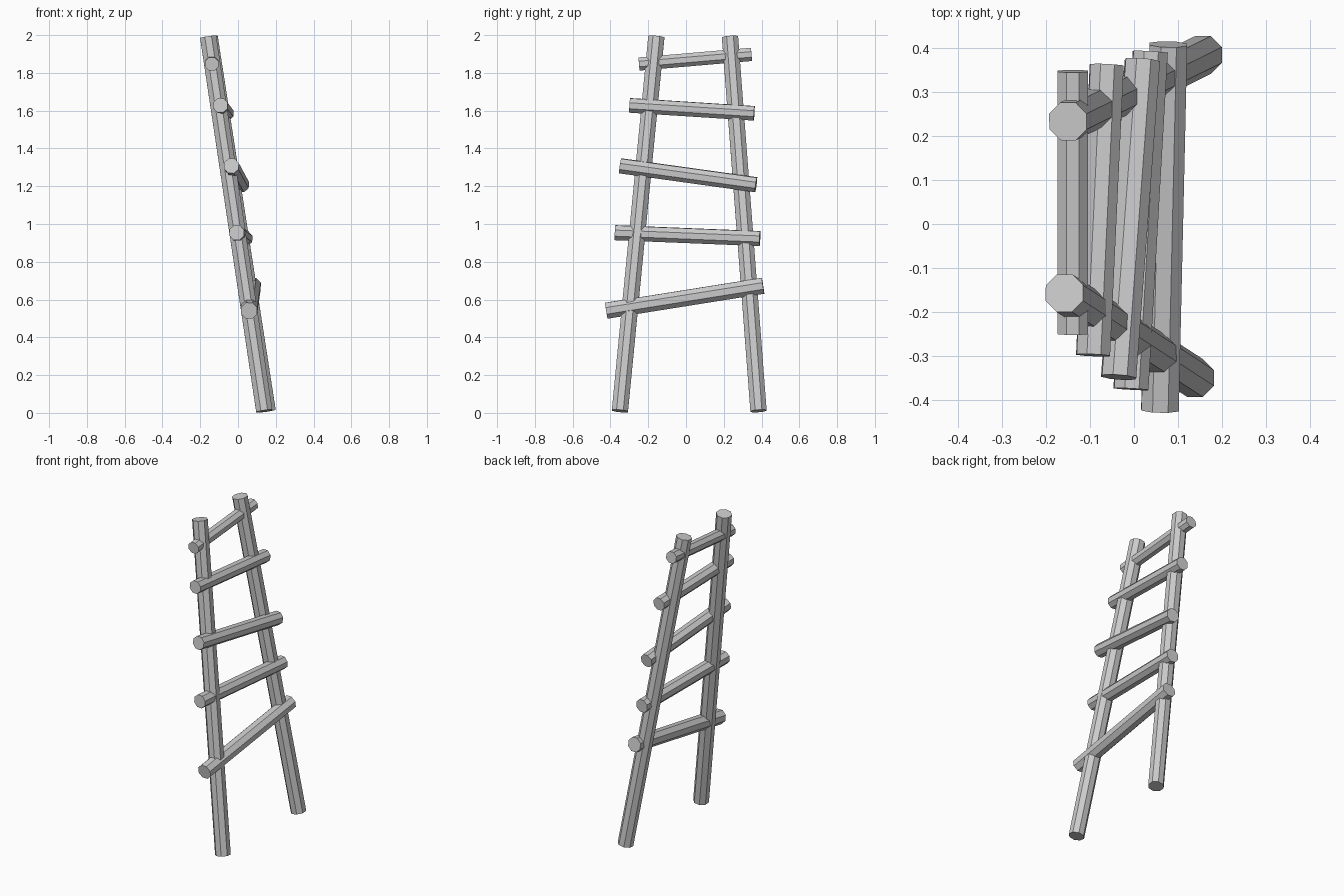
import bpy
from mathutils import Vector, Matrix
from math import pi

if "Cube" in bpy.data.objects:
    bpy.data.objects.remove(bpy.data.objects["Cube"])


def pole(name, a, b, width):
    """Eight-sided pole between two end points, width measured across flats."""
    a, b = Vector(a), Vector(b)
    axis = b - a
    bpy.ops.mesh.primitive_cylinder_add(vertices=8, radius=width / 2 / 0.9239, depth=axis.length)
    ob = bpy.context.object
    ob.name = name
    ob.data.transform(Matrix.Rotation(pi / 8, 4, 'Z'))
    turn = Vector((0, 0, 1)).rotation_difference(axis)
    ob.matrix_world = Matrix.Translation((a + b) / 2) @ turn.to_matrix().to_4x4()
    return ob


# Leaning side rails
pole("front_rail", (0.139, -0.35, 0.01), (-0.158, -0.157, 1.99), 0.086)
pole("back_rail", (0.157, 0.384, 0.01), (-0.15, 0.233, 1.99), 0.086)

# Crooked rungs, bottom to top
rungs = [
    ((0.059, -0.422, 0.541), (0.078, 0.408, 0.673), 0.085),
    ((-0.007, -0.375, 0.954), (0.037, 0.391, 0.923), 0.078),
    ((-0.035, -0.348, 1.308), (0.019, 0.371, 1.208), 0.078),
    ((-0.093, -0.298, 1.628), (-0.062, 0.361, 1.586), 0.076),
    ((-0.139, -0.249, 1.847), (-0.139, 0.347, 1.898), 0.070),
]
for i, (a, b, w) in enumerate(rungs):
    pole(f"rung_{i + 1}", a, b, w)
